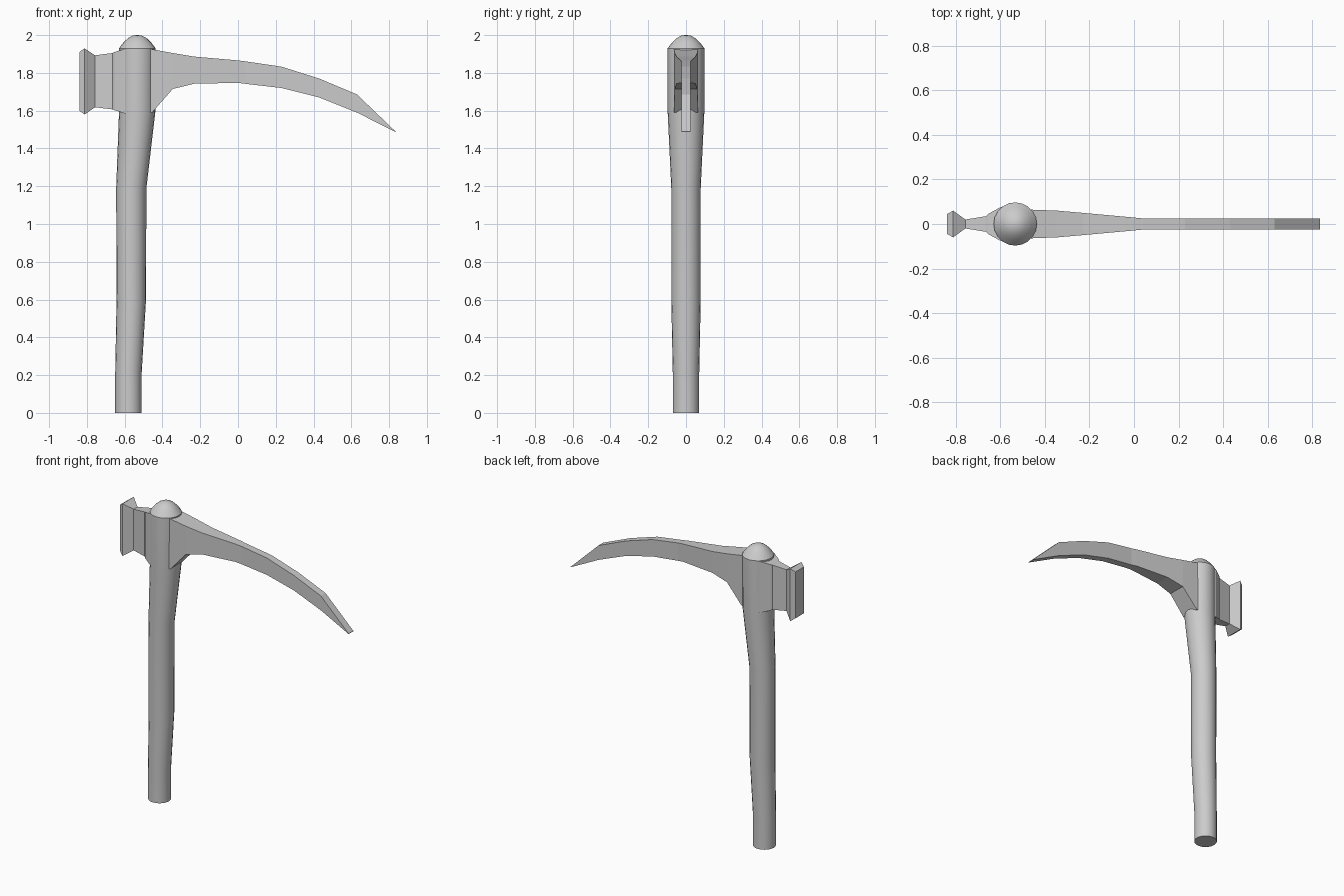
import bpy
from math import cos, sin, pi, radians

if "Cube" in bpy.data.objects:
    bpy.data.objects.remove(bpy.data.objects["Cube"])


def loft(name, rings, smooth=False):
    """Skin equal-length rings of points into a closed solid."""
    n = len(rings[0])
    verts = [p for ring in rings for p in ring]
    faces = [(a * n + i, a * n + (i + 1) % n, (a + 1) * n + (i + 1) % n, (a + 1) * n + i)
             for a in range(len(rings) - 1) for i in range(n)]
    faces.append(tuple(reversed(range(n))))
    faces.append(tuple(range(len(verts) - n, len(verts))))
    mesh = bpy.data.meshes.new(name)
    mesh.from_pydata(verts, [], faces)
    obj = bpy.data.objects.new(name, mesh)
    bpy.context.collection.objects.link(obj)
    bpy.ops.object.select_all(action='DESELECT')
    obj.select_set(True)
    bpy.context.view_layer.objects.active = obj
    if smooth:
        bpy.ops.object.shade_smooth_by_angle(angle=radians(30))
    return obj


def circle(cx, z, rx, ry, n=20):
    return [(cx + rx * cos(2 * pi * i / n), ry * sin(2 * pi * i / n), z) for i in range(n)]


def box_section(x, bottom, top, w):
    return [(x, -w, bottom), (x, w, bottom), (x, w, top), (x, -w, top)]


# Handle: slightly bent shaft, flaring into the head socket (centre x, z, radius x, radius y)
shaft = [(-0.58, 0, 0.07, 0.07), (-0.58, 0.21, 0.07, 0.07), (-0.565, 0.6, 0.078, 0.078),
         (-0.565, 1.19, 0.08, 0.078), (-0.534, 1.59, 0.096, 0.097), (-0.533, 1.93, 0.097, 0.097)]
loft("handle", [circle(*s) for s in shaft], smooth=True)

# Rounded cap on top of the handle
cap = [(1.93, 0.097), (1.962, 0.073), (1.985, 0.048), (1.997, 0.025), (2.0, 0.005)]
loft("handle_cap", [circle(-0.533, z, r, r) for z, r in cap], smooth=True)

# Curved pick blade: x, bottom, top, half width
pick = [(-0.53, 1.59, 1.928, 0.07), (-0.455, 1.59, 1.925, 0.064), (-0.345, 1.715, 1.905, 0.06),
        (-0.23, 1.743, 1.886, 0.05), (0, 1.747, 1.866, 0.029), (0.04, 1.742, 1.861, 0.025),
        (0.23, 1.72, 1.833, 0.025), (0.43, 1.67, 1.77, 0.025), (0.63, 1.59, 1.686, 0.025),
        (0.835, 1.486, 1.489, 0.025)]
loft("pick_blade", [box_section(*s) for s in pick])

# Hammer: stepped neck and flared striking face
hammer = [(-0.84, 1.60, 1.91, 0.044), (-0.812, 1.58, 1.93, 0.06), (-0.757, 1.618, 1.893, 0.02),
          (-0.665, 1.607, 1.905, 0.035), (-0.655, 1.603, 1.91, 0.045), (-0.60, 1.585, 1.927, 0.075),
          (-0.53, 1.585, 1.928, 0.08)]
loft("hammer_head", [box_section(*s) for s in hammer])
